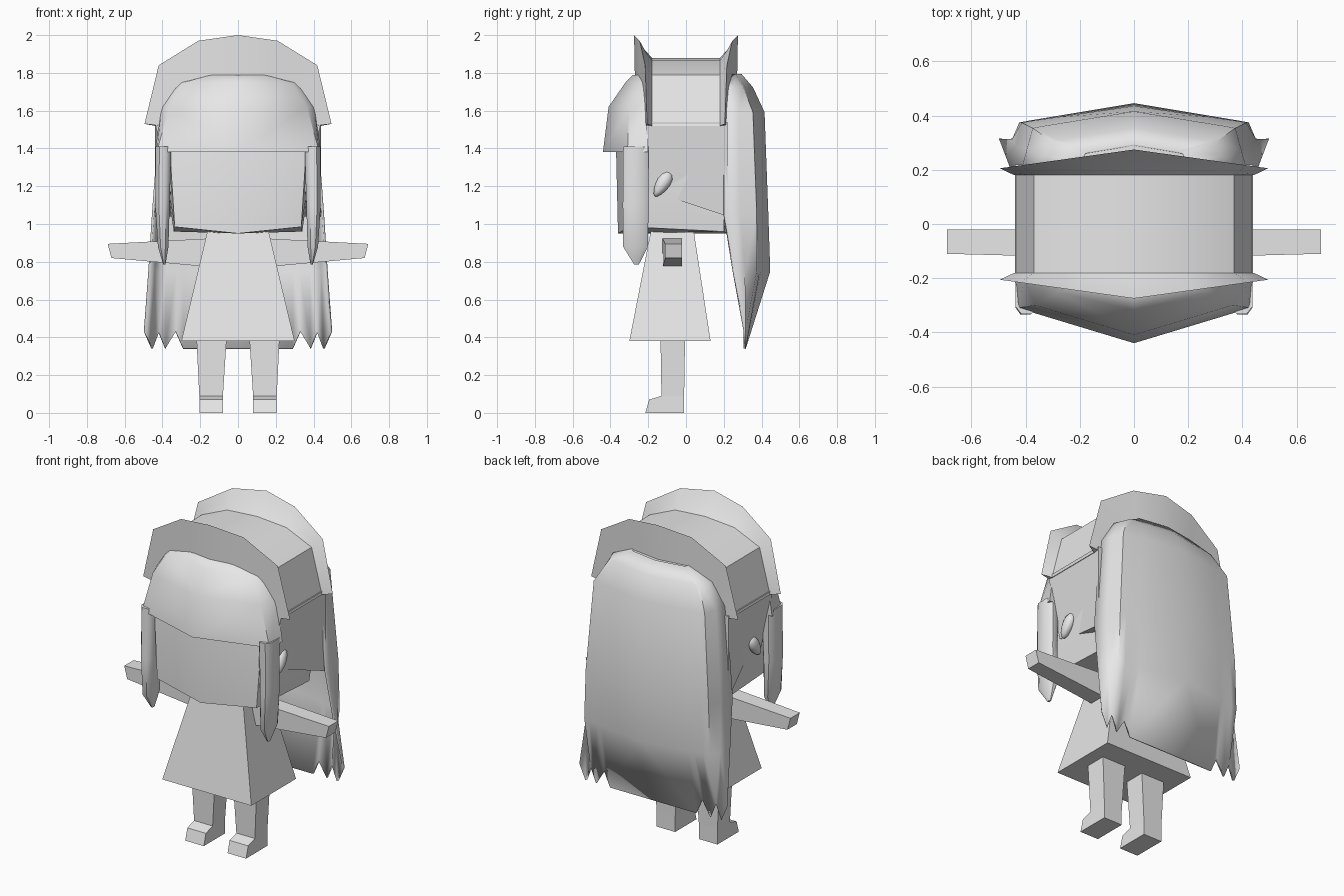
import bpy, bmesh, math
from mathutils import Vector, Matrix

cube = bpy.data.objects.get("Cube")
if cube:
    bpy.data.objects.remove(cube, do_unlink=True)

grey = bpy.data.materials.new("plain light grey")
grey.use_nodes = True
grey.diffuse_color = (0.8, 0.8, 0.8, 1)
grey.node_tree.nodes["Principled BSDF"].inputs["Base Color"].default_value = (0.8, 0.8, 0.8, 1)


def finish(name, bm, mirror=True, smooth=None):
    """Mirror the half model, fix normals and link the object."""
    if mirror:
        bmesh.ops.mirror(bm, geom=bm.verts[:] + bm.edges[:] + bm.faces[:],
                         axis='X', merge_dist=0.0005)
    bmesh.ops.recalc_face_normals(bm, faces=bm.faces[:])
    mesh = bpy.data.meshes.new(name)
    bm.to_mesh(mesh)
    bm.free()
    mesh.materials.append(grey)
    obj = bpy.data.objects.new(name, mesh)
    bpy.context.collection.objects.link(obj)
    if smooth:
        bpy.ops.object.select_all(action='DESELECT')
        obj.select_set(True)
        bpy.context.view_layer.objects.active = obj
        bpy.ops.object.shade_smooth_by_angle(angle=math.radians(smooth))
    return obj


def loft(name, rings, closed=True, caps=(True, True), mirror=True, smooth=None):
    """Skin a list of point rings that all have the same length."""
    bm = bmesh.new()
    rows = [[bm.verts.new(p) for p in ring] for ring in rings]
    n = len(rows[0])
    for a, b in zip(rows, rows[1:]):
        for i in range(n if closed else n - 1):
            j = (i + 1) % n
            bm.faces.new((a[i], a[j], b[j], b[i]))
    if caps[0]:
        bm.faces.new(rows[0])
    if caps[1]:
        bm.faces.new(rows[-1])
    return finish(name, bm, mirror, smooth)


def level(z, *plan):
    return [(x, y, z) for x, y in plan]


def rect(x0, x1, y0, y1, z):
    return level(z, (x0, y0), (x1, y0), (x1, y1), (x0, y1))


# Dress
loft("dress", [rect(-.3, .3, -.3, .13, .38), rect(-.16, .16, -.185, .04, .97)], mirror=False)

# Arms
loft("arms", [
    [(.12, -.125, .77), (.12, -.02, .77), (.12, -.02, .925), (.12, -.125, .925)],
    [(.67, -.11, .82), (.67, -.02, .82), (.69, -.02, .895), (.69, -.11, .895)]])

# Legs with feet
loft("legs", [rect(.06, .22, -.135, -.005, .4), rect(.08, .205, -.13, -.01, .09),
              rect(.08, .205, -.13, -.01, .075)])
side = [(-.215, 0), (-.195, .07), (-.13, .09), (-.01, .09), (-.01, 0)]
loft("feet", [[(x, y, z) for y, z in side] for x in (.08, .205)])

# Head with a wedge-shaped face
loft("head", [
    [(0, -.36, .95), (.335, -.3, .985), (.34, .2, .96), (0, .22, .95)],
    level(1.38, (0, -.37), (.36, -.29), (.4, .2), (0, .3)),
    level(1.6, (0, -.33), (.36, -.26), (.36, .22), (0, .3)),
    level(1.76, (0, -.2), (.2, -.18), (.2, .18), (0, .2))], closed=False, smooth=50)

# Ears
bm = bmesh.new()
bmesh.ops.create_uvsphere(bm, u_segments=10, v_segments=7, radius=1)
for v in bm.verts:
    taper = 1 + .25 * v.co.z
    v.co = Vector((v.co.x * .03, v.co.y * .036 * taper, v.co.z * .075))
bm.transform(Matrix.Translation((.375, -.125, 1.21)) @ Matrix.Rotation(math.radians(-32), 4, 'X'))
finish("ears", bm, smooth=60)

# Hair covering the sides of the head
edge = [(.44, -.21, 1.54), (.36, -.21, 1.17), (.35, -.08, 1.14), (.44, .22, 1.04), (.44, .22, 1.54)]
loft("side_hair", [edge, [(.3, y, z) for x, y, z in edge]], smooth=40)

# Fringe
loft("fringe", [
    level(1.38, (0, -.44), (.43, -.31), (.44, -.2), (0, -.2)),
    level(1.62, (0, -.41), (.365, -.3), (.405, -.2), (0, -.2)),
    level(1.75, (0, -.32), (.28, -.25), (.32, -.2), (0, -.2)),
    level(1.79, (0, -.28), (.14, -.25), (.17, -.2), (0, -.2))], closed=False, smooth=50)

# Locks hanging in front of the ears
def lock_ring(cx, cy, rx, ry, z):
    corners = [(-1, -.6), (-.4, -1), (.5, -1), (1, -.6), (1, .6), (.5, 1), (-.4, 1), (-1, .6)]
    return [(cx + a * rx, cy + b * ry, z) for a, b in corners]

loft("front_locks", [lock_ring(.395, -.265, .042, .067, 1.41), lock_ring(.4, -.267, .038, .068, 1.1),
                     lock_ring(.396, -.267, .028, .066, .88), lock_ring(.39, -.262, .006, .012, .785)],
     smooth=50)

# Long back hair: a bent sheet with jagged corners at the hem
def hair_row(z, yc, corner, front):
    (xc, yb), (xf, yf) = corner, front
    back = [(xc * t, yc + (yb - yc) * t, z) for t in (0, .7, .78, .91, 1)]
    return back + [(xc + (xf - xc) * t, yb + (yf - yb) * t, z) for t in (.5, 1)]

hem_x = (0, .29, .33, .385, .42, .455, .495)
hem = [(x, .31, .43 if i in (2, 4, 6) else .34) for i, x in enumerate(hem_x)]
rows = [hair_row(1.79, .29, (.18, .26), (.2, .2)), hair_row(1.72, .35, (.3, .3), (.34, .2)),
        hair_row(1.59, .41, (.37, .35), (.41, .2)), hair_row(1.05, .43, (.41, .37), (.45, .2)),
        hair_row(.75, .44, (.42, .37), (.47, .25)), hem]
hair = loft("back_hair", rows, closed=False, caps=(False, False), smooth=50)
shell = hair.modifiers.new("thickness", 'SOLIDIFY')
shell.thickness = .012
shell.offset = 0
loft("crown_hair", [level(1.79, (0, .29), (.18, .26), (.2, .15), (0, .15)),
                    level(1.74, (0, .3), (.25, .27), (.3, .15), (0, .15))], closed=False, smooth=50)

# Arched bonnet with flared front and back brims
tips = [(0, 2.0), (.21, 1.97), (.42, 1.84), (.495, 1.53)]
bands = [(0, 1.88), (.2, 1.865), (.37, 1.79), (.44, 1.52)]
inners = [(0, 1.74), (.18, 1.71), (.33, 1.62), (.4, 1.52)]
stations = []
for (tx, tz), (bx, bz), (ix, iz) in zip(tips, bands, inners):
    half = [(ix, .27 - .14 * ix, iz), (tx, .275 - .14 * tx, tz),
            (bx + (tx - bx) * .45, .23 - .08 * tx, bz + (tz - bz) * .45), (bx, .18, bz)]
    stations.append([(x, -y, z) for x, y, z in half] + half[::-1])
loft("bonnet", stations, caps=(False, True), smooth=40)
